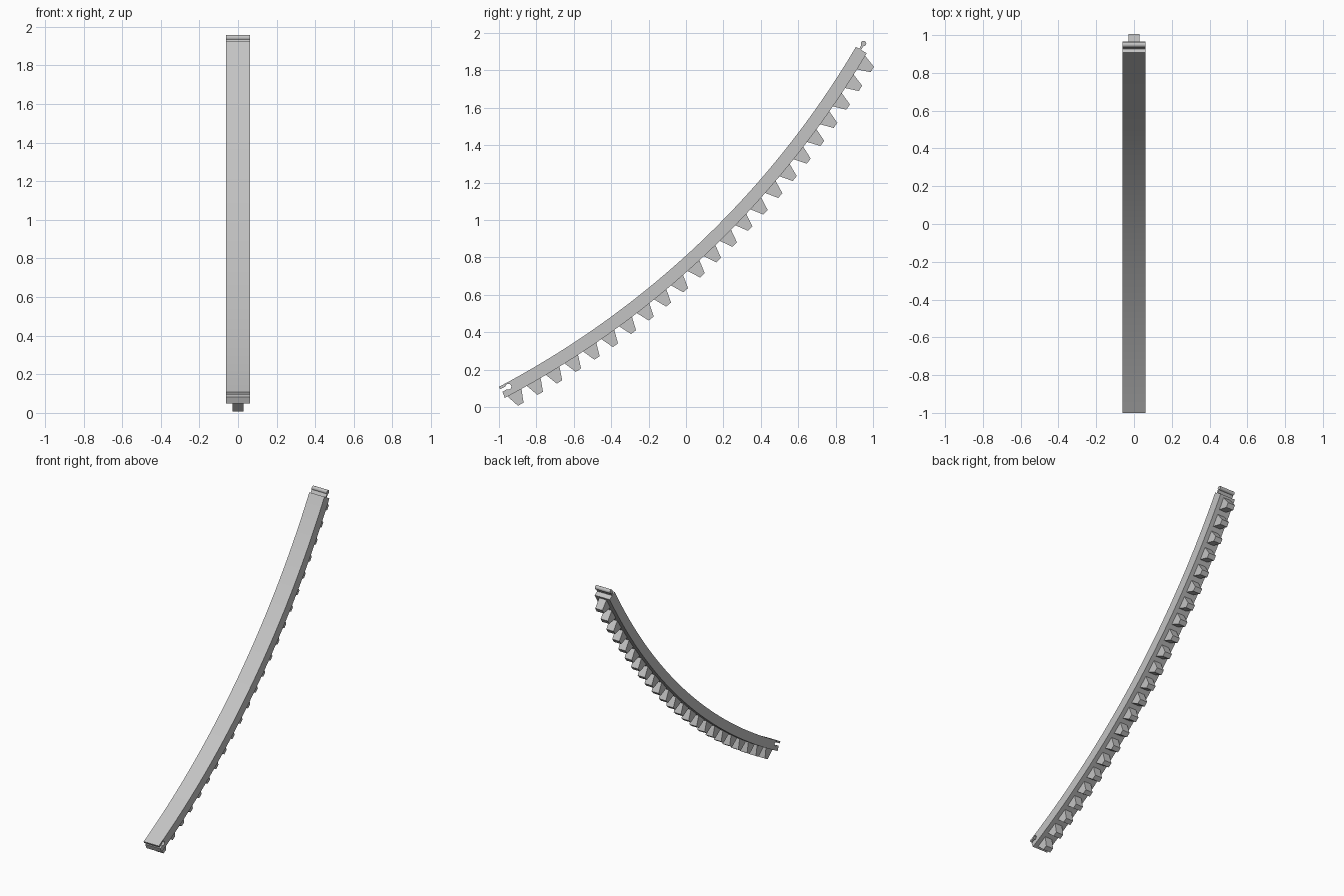
import bpy, bmesh
from math import sin, cos, pi, radians

cube = bpy.data.objects.get("Cube")
if cube:
    bpy.data.objects.remove(cube, do_unlink=True)

# Main dimensions
R = 4.84                    # radius of the inner (upper) face
START = radians(27.8)
SWEEP = radians(31.6)
LENGTH = R * SWEEP
CY, CZ = -1 - R * sin(START), 0.108 + R * cos(START)
THICK, WIDTH = 0.067, 0.122
TEETH, TOOTH_WIDTH, TIP = 23, 0.058, 0.137

grey = bpy.data.materials.new("plain grey")
grey.use_nodes = True
colour = (0.55, 0.55, 0.55, 1)
grey.diffuse_color = colour
grey.node_tree.nodes["Principled BSDF"].inputs["Base Color"].default_value = colour


def along(s, d):
    """Point at distance s along the arc and depth d below the inner face."""
    a = START + s / R
    return CY + (R + d) * sin(a), CZ - (R + d) * cos(a)


def extrude_profile(name, points, width):
    bm = bmesh.new()
    verts = [bm.verts.new((-width / 2, *along(s, d))) for s, d in points]
    face = bm.faces.new(verts)
    result = bmesh.ops.extrude_face_region(bm, geom=[face])
    moved = [v for v in result["geom"] if isinstance(v, bmesh.types.BMVert)]
    bmesh.ops.translate(bm, verts=moved, vec=(width, 0, 0))
    bmesh.ops.recalc_face_normals(bm, faces=bm.faces)
    mesh = bpy.data.meshes.new(name)
    bm.to_mesh(mesh)
    bm.free()
    mesh.materials.append(grey)
    obj = bpy.data.objects.new(name, mesh)
    bpy.context.collection.objects.link(obj)
    return obj


def bulb(s, d, radius, neck_angle, turn, steps=16):
    """Round outline left open towards the neck on its -s side (turn=1 from the top)."""
    first, last = pi + neck_angle, 3 * pi - neck_angle
    angles = [first + (last - first) * i / steps for i in range(steps + 1)]
    return [(s + turn * radius * cos(a), d - radius * sin(a) * -1 * turn)
            for a in angles]


# Curved strip with a snap knob at one end and a matching socket at the other
STEPS = 64
stations = [LENGTH * i / STEPS for i in range(STEPS + 1)]
profile = [(s, 0) for s in stations]
neck = 0.006
profile.append((LENGTH, 0.026 - neck))
profile += bulb(LENGTH + 0.036, 0.026, 0.0145, 0.45, 1)
profile.append((LENGTH, 0.026 + neck))
profile += [(s, THICK) for s in reversed(stations)]
slot = 0.009
hole = bulb(0.045, 0.023, 0.0155, 0.6, 1)
profile.append((0.004, 0.023 + slot))
profile += list(reversed(hole))
profile.append((0, 0.023 - slot))


def tidy_bulbs(points):
    """Drop coincident neighbours."""
    kept = []
    for p in points:
        if not kept or abs(p[0] - kept[-1][0]) + abs(p[1] - kept[-1][1]) > 1e-5:
            kept.append(p)
    return kept


strip = extrude_profile("curved_strip", tidy_bulbs(profile), WIDTH)
bpy.context.view_layer.objects.active = strip
strip.select_set(True)
bpy.ops.object.shade_smooth_by_angle(angle=radians(30))
strip.select_set(False)

# Tapered teeth on the outer face
pitch = LENGTH / TEETH
for i in range(TEETH):
    mid = (i + 0.5) * pitch
    extrude_profile(f"tooth_{i + 1}",
                    [(mid - 0.043, THICK - 0.003), (mid + 0.043, THICK - 0.003),
                     (mid + 0.0165, TIP), (mid - 0.0165, TIP)], TOOTH_WIDTH)
